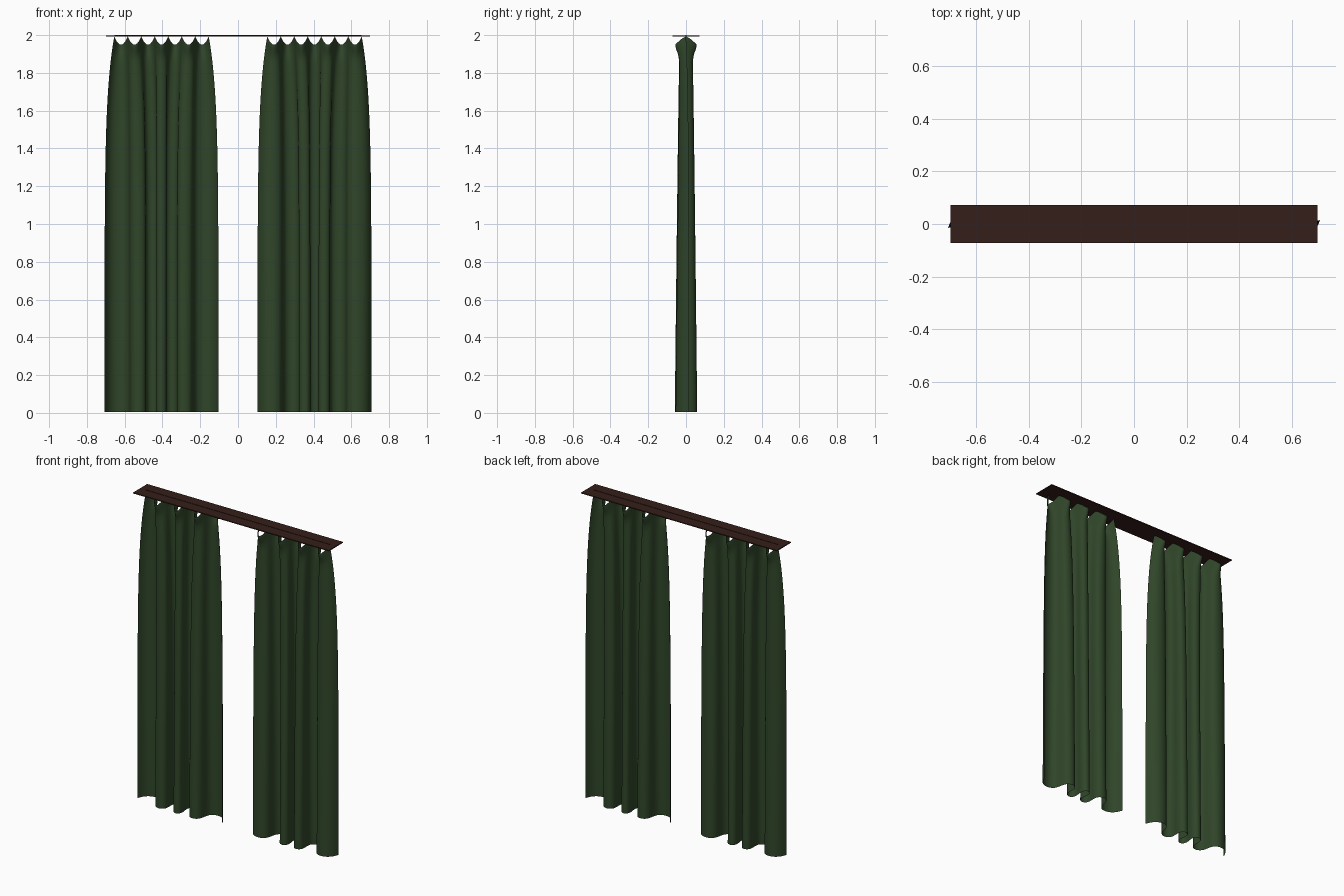
import bpy, bmesh, math

if "Cube" in bpy.data.objects:
    bpy.data.objects.remove(bpy.data.objects["Cube"])

COLS, ROWS = 196, 60


def material(name, rgb):
    m = bpy.data.materials.new(name)
    m.diffuse_color = (*rgb, 1)
    m.use_nodes = True
    m.node_tree.nodes["Principled BSDF"].inputs["Base Color"].default_value = m.diffuse_color
    return m


def box(name, size, loc, mat):
    bpy.ops.mesh.primitive_cube_add(size=1, location=loc)
    ob = bpy.context.object
    ob.name = name
    ob.scale = size
    bpy.ops.object.transform_apply(location=False, rotation=False, scale=True)
    ob.data.materials.append(mat)
    return ob


def cloth_point(u, d):
    """Point on the left curtain: u across its width, d = 0 top to 1 hem."""
    drop = d * 1.99
    relax = 1 - math.exp(-3.5 * drop)           # cloth spreads below the hooks
    t, phase = 2 * u - 1, 7 * math.pi * u       # three and a half folds
    half = 0.25 + 0.052 * relax
    k = 0.45 * relax                            # outer folds open wider
    x = -0.405 + half * ((1 - k) * t + k * t ** 3)
    x -= (0.004 + 0.008 * relax) * math.sin(2 * phase)
    amp = 0.034 + 0.025 * d ** 0.8 + 0.022 * math.exp(-(drop / 0.05) ** 2)
    y = amp * math.sin(phase) - 0.015 * relax * t ** 8
    # scalloped heading hanging between hooks
    sag = 0.042 * abs(math.sin(phase)) ** 1.4
    return x, y, 0.004 + (1.988 - sag) * (1 - d)


def curtain(name, sign, mat):
    bm = bmesh.new()
    grid = []
    for j in range(ROWS + 1):
        d = (j / ROWS) ** 1.6                   # denser rows near the heading
        row = []
        for i in range(COLS + 1):
            x, y, z = cloth_point(i / COLS, d)
            row.append(bm.verts.new((sign * x, sign * y, z)))
        grid.append(row)
    for a, b in zip(grid, grid[1:]):
        for i in range(COLS):
            bm.faces.new((a[i], b[i], b[i + 1], a[i + 1])).smooth = True
    me = bpy.data.meshes.new(name)
    bm.to_mesh(me)
    bm.free()
    me.materials.append(mat)
    ob = bpy.data.objects.new(name, me)
    bpy.context.collection.objects.link(ob)
    return ob


green = material("green_cloth", (0.029, 0.06, 0.022))
brown = material("dark_wood", (0.036, 0.013, 0.01))

# Top board with a thin rail line along its middle
box("top_board", (1.396, 0.144, 0.006), (0, 0, 1.995), brown)
box("rail", (1.31, 0.005, 0.006), (0, 0, 1.997), brown)

# Two curtains, the right one turned half round
curtain("left_curtain", 1, green)
curtain("right_curtain", -1, green)
